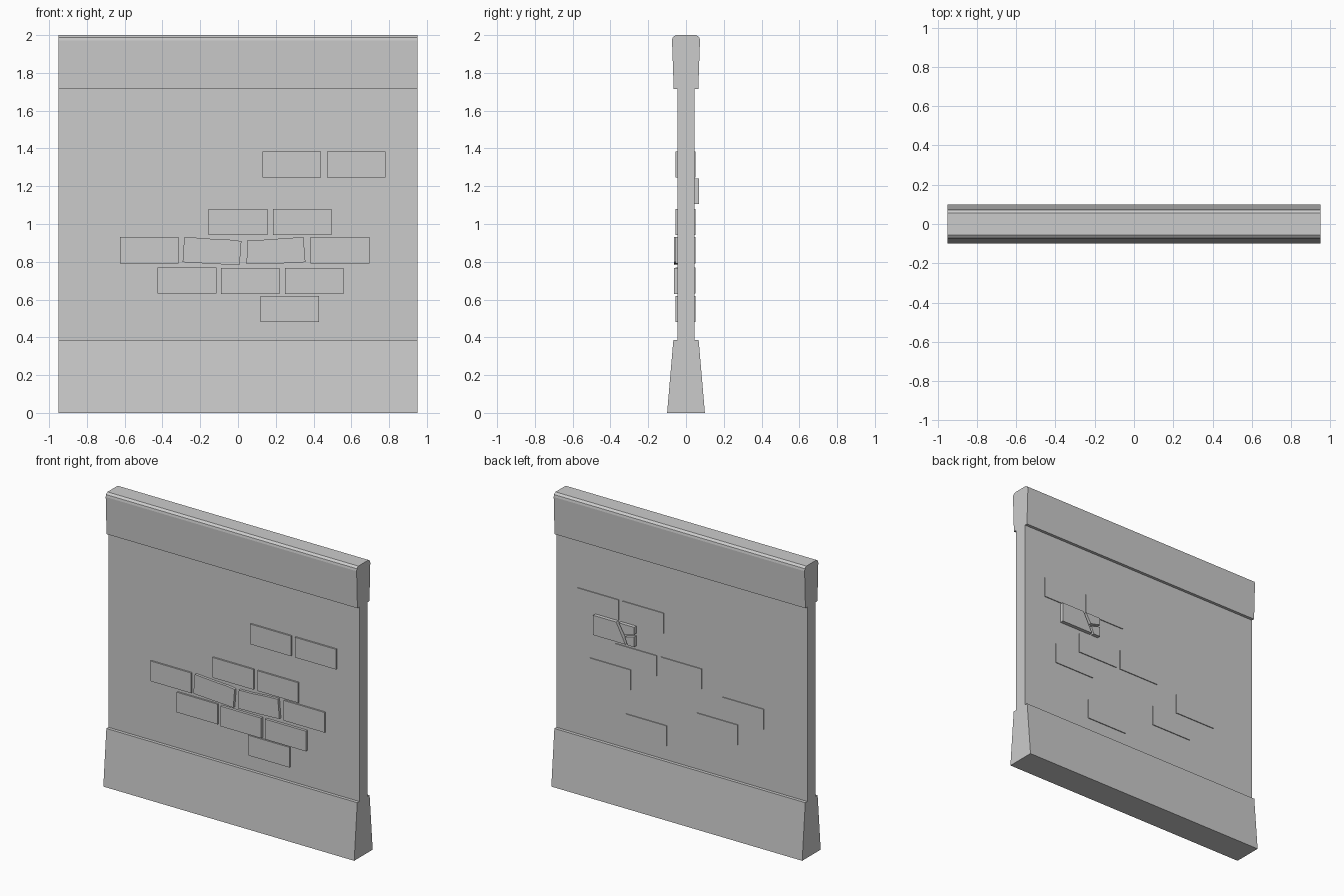
import bpy, bmesh

if "Cube" in bpy.data.objects:
    bpy.data.objects.remove(bpy.data.objects["Cube"])


def prism(name, pts, to3d, a, b):
    """Extrude a closed 2D outline between the offsets a and b."""
    bm = bmesh.new()
    ends = [[bm.verts.new(to3d(u, v, d)) for u, v in pts] for d in (a, b)]
    bm.faces.new(ends[0])
    bm.faces.new(ends[1][::-1])
    n = len(pts)
    for i in range(n):
        j = (i + 1) % n
        bm.faces.new((ends[0][i], ends[0][j], ends[1][j], ends[1][i]))
    bmesh.ops.recalc_face_normals(bm, faces=bm.faces)
    me = bpy.data.meshes.new(name)
    bm.to_mesh(me)
    bm.free()
    ob = bpy.data.objects.new(name, me)
    bpy.context.collection.objects.link(ob)
    return ob


def along_wall(name, half):
    """Symmetric (y, z) profile swept over the full wall width."""
    pts = half + [(-y, z) for y, z in reversed(half)]
    return prism(name, pts, lambda y, z, x: (x, y, z), -0.95, 0.95)


def on_face(name, pts, y0, y1):
    """(x, z) outline standing out from a wall face."""
    return prism(name, pts, lambda x, z, y: (x, y, z), y0, y1)


def brick(name, x, top, y0, y1):
    w, h = 0.31, 0.138
    return on_face(name, [(x, top - h), (x + w, top - h), (x + w, top), (x, top)], y0, y1)


# Main wall slab, flared plinth and rounded coping
along_wall("wall_panel", [(0.045, 0.36), (0.045, 1.74)])
along_wall("base_plinth", [(0.1, 0), (0.067, 0.385)])
along_wall("top_coping", [(0.065, 1.715), (0.074, 1.972), (0.071, 1.988), (0.055, 2.0)])

# Exposed bricks on the front: left x, top z, front y
front = [(0.13, 1.385, -0.056), (0.47, 1.385, -0.056),
         (-0.155, 1.08, -0.056), (0.185, 1.08, -0.056),
         (-0.625, 0.93, -0.056), (0.385, 0.93, -0.056),
         (-0.425, 0.77, -0.056), (-0.09, 0.767, -0.063), (0.248, 0.768, -0.063),
         (0.118, 0.62, -0.056)]
for i, (x, z, y) in enumerate(front):
    brick(f"front_brick_{i + 1}", x, z, -0.04, y)

# Two loose, tilted front bricks with worn edges
on_face("tilted_brick_left",
        [(-0.293, 0.798), (-0.15, 0.79), (0.008, 0.782), (0.012, 0.83), (0.018, 0.909),
         (-0.03, 0.916), (-0.15, 0.922), (-0.283, 0.932), (-0.289, 0.87)], -0.04, -0.063)
on_face("tilted_brick_right",
        [(0.045, 0.787), (0.2, 0.79), (0.357, 0.798), (0.352, 0.86), (0.346, 0.93),
         (0.25, 0.925), (0.15, 0.917), (0.05, 0.914)], -0.04, -0.063)

# Shallow bricks on the back: left x, top z
back = [(0.476, 1.385), (0.135, 1.385), (0.188, 1.08), (-0.153, 1.08),
        (0.385, 0.93), (-0.623, 0.93), (-0.426, 0.77), (0.112, 0.62)]
for i, (x, z) in enumerate(back):
    brick(f"back_brick_{i + 1}", x, z, 0.04, 0.051)

# Cracked brick on the back, in three pieces
on_face("broken_brick_main", [(0.654, 1.105), (0.654, 1.24), (0.48, 1.24), (0.41, 1.105)], 0.04, 0.07)
on_face("broken_brick_upper_chip", [(0.46, 1.24), (0.344, 1.24), (0.344, 1.19), (0.42, 1.172)], 0.04, 0.07)
on_face("broken_brick_lower_chip", [(0.415, 1.155), (0.344, 1.175), (0.344, 1.105), (0.395, 1.105)], 0.04, 0.07)
